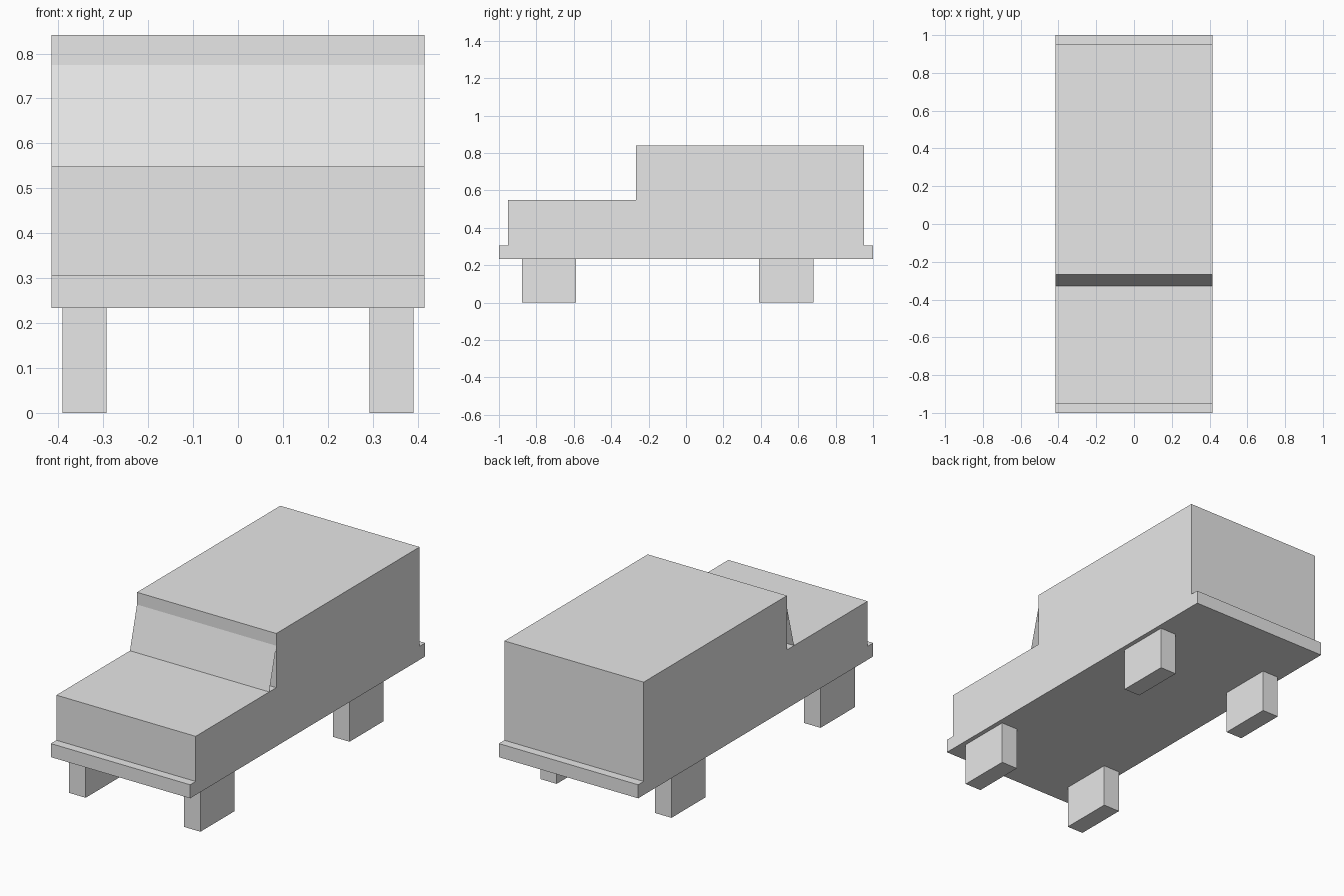
import bpy

if "Cube" in bpy.data.objects:
    bpy.data.objects.remove(bpy.data.objects["Cube"])

grey = bpy.data.materials.new("light_grey")
grey.diffuse_color = (0.8, 0.8, 0.8, 1)
grey.use_nodes = True
grey.node_tree.nodes["Principled BSDF"].inputs["Base Color"].default_value = grey.diffuse_color

W = 0.415            # half width of the body
BASE = 0.233         # underside height


def add_mesh(name, verts, faces):
    mesh = bpy.data.meshes.new(name)
    mesh.from_pydata(verts, [], faces)
    mesh.materials.append(grey)
    obj = bpy.data.objects.new(name, mesh)
    bpy.context.collection.objects.link(obj)
    return obj


def extrude_profile(name, profile, x0, x1):
    """Extrude a counter-clockwise (y, z) outline from x0 to x1."""
    n = len(profile)
    verts = [(x, y, z) for x in (x0, x1) for y, z in profile]
    faces = [tuple(reversed(range(n))), tuple(range(n, 2 * n))]
    faces += [(i, (i + 1) % n, n + (i + 1) % n, n + i) for i in range(n)]
    return add_mesh(name, verts, faces)


# Body with bonnet, cabin and bumper ledges at both ends
extrude_profile("body", [
    (-1, BASE), (1, BASE), (1, 0.306), (0.953, 0.306), (0.953, 0.841),
    (-0.267, 0.841), (-0.267, 0.549), (-0.953, 0.549), (-0.953, 0.306),
    (-1, 0.306)], -W, W)

# Windscreen: a thin sloping sheet leaning on the cabin front
add_mesh("windscreen",
         [(-W, -0.327, 0.549), (W, -0.327, 0.549),
          (W, -0.267, 0.775), (-W, -0.267, 0.775)], [(0, 1, 2, 3)])

# Four block wheels
for end, y0, y1 in (("front", -0.878, -0.587), ("rear", 0.391, 0.682)):
    for side, x0, x1 in (("left", -0.391, -0.293), ("right", 0.293, 0.391)):
        extrude_profile(f"{end}_{side}_wheel",
                        [(y0, 0), (y1, 0), (y1, BASE), (y0, BASE)], x0, x1)
